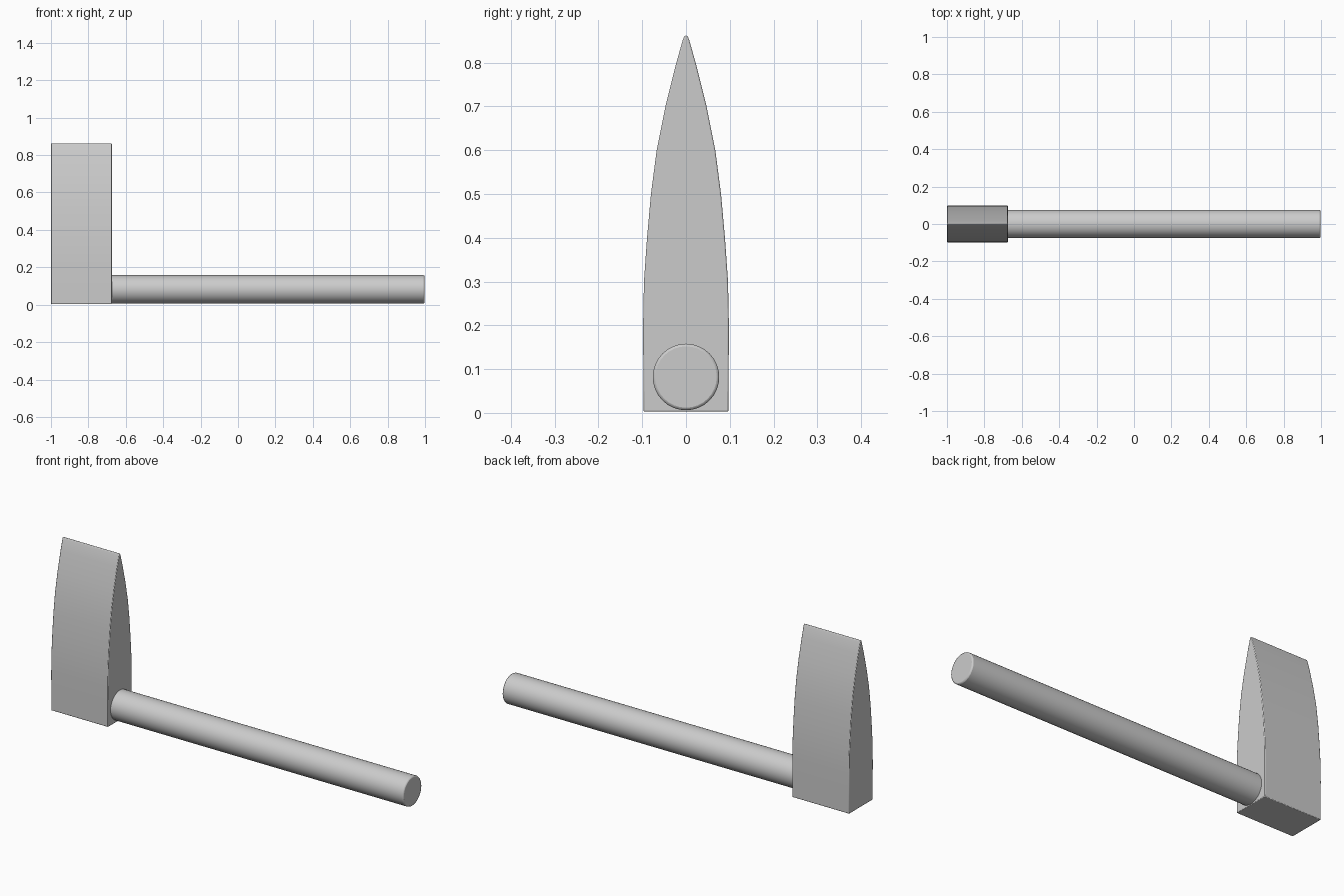
import bpy, bmesh, math

if "Cube" in bpy.data.objects:
    bpy.data.objects.remove(bpy.data.objects["Cube"])


def finish(obj, width, segments=2):
    # small edge rounding, smooth faces with sharp edges kept
    bev = obj.modifiers.new("edge_rounding", 'BEVEL')
    bev.width = width
    bev.segments = segments
    bev.limit_method = 'ANGLE'
    bev.angle_limit = math.radians(40)
    bpy.ops.object.select_all(action='DESELECT')
    obj.select_set(True)
    bpy.context.view_layer.objects.active = obj
    bpy.ops.object.shade_smooth_by_angle(angle=math.radians(30))


# Head: wedge profile (half width, height) mirrored and extruded along x
X0, X1 = -1.0, -0.675
half = [(0.097, 0.003), (0.098, 0.2), (0.096, 0.3), (0.089, 0.4), (0.080, 0.5),
        (0.067, 0.6), (0.047, 0.7), (0.022, 0.8), (0.007, 0.853), (0.003, 0.862)]
profile = half + [(-y, z) for y, z in reversed(half)]

bm = bmesh.new()
face = bm.faces.new([bm.verts.new((X0, y, z)) for y, z in profile])
ext = bmesh.ops.extrude_face_region(bm, geom=[face])
moved = [v for v in ext["geom"] if isinstance(v, bmesh.types.BMVert)]
bmesh.ops.translate(bm, verts=moved, vec=(X1 - X0, 0, 0))
bmesh.ops.recalc_face_normals(bm, faces=bm.faces)
mesh = bpy.data.meshes.new("hammer_head")
bm.to_mesh(mesh)
bm.free()
head = bpy.data.objects.new("hammer_head", mesh)
bpy.context.collection.objects.link(head)
finish(head, 0.003)

# Handle: round bar running out of the lower part of the head
start, end = -0.69, 0.997
bpy.ops.mesh.primitive_cylinder_add(
    vertices=32, radius=0.076, depth=end - start,
    location=((start + end) / 2, 0, 0.082), rotation=(0, math.pi / 2, 0))
handle = bpy.context.object
handle.name = "handle"
finish(handle, 0.006)
